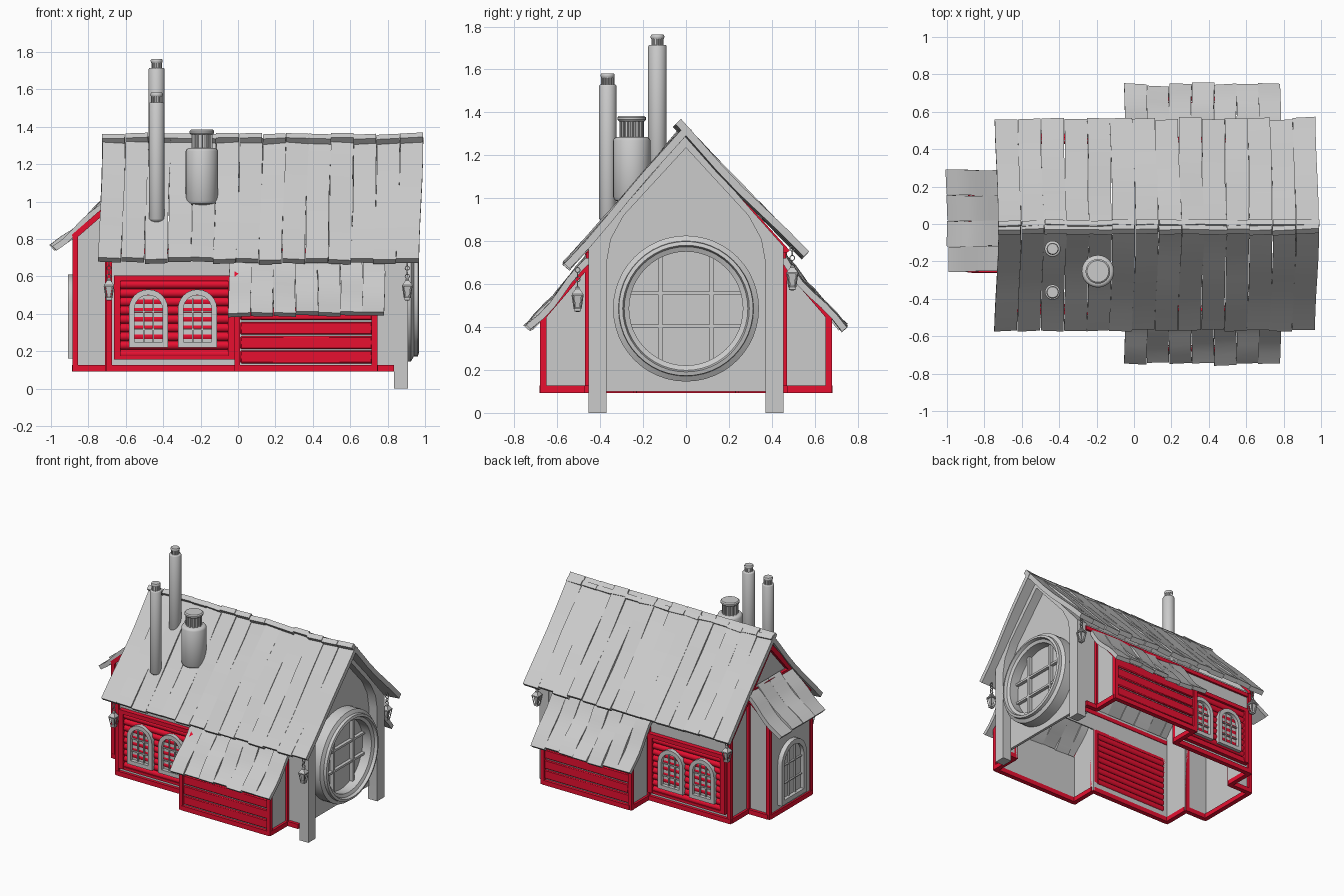
import bpy, bmesh, math, random
from mathutils import Vector as V, Matrix

if "Cube" in bpy.data.objects:
    bpy.data.objects.remove(bpy.data.objects["Cube"])

random.seed(4)
RED = bpy.data.materials.new("red_paint")
RED.diffuse_color = (0.8, 0.005, 0.03, 1)
RED.use_nodes = True
RED.node_tree.nodes["Principled BSDF"].inputs["Base Color"].default_value = RED.diffuse_color


def make(name, bm, mat=None):
    bmesh.ops.recalc_face_normals(bm, faces=bm.faces)
    me = bpy.data.meshes.new(name)
    bm.to_mesh(me)
    bm.free()
    ob = bpy.data.objects.new(name, me)
    bpy.context.collection.objects.link(ob)
    if mat:
        me.materials.append(mat)
    return ob


def frame(o, u, v, d):
    m = Matrix((u, v, d)).transposed().to_4x4()
    m.translation = V(o)
    return m


def box(bm, x0, x1, y0, y1, z0, z1, m=Matrix()):
    t = Matrix.Translation(((x0 + x1) / 2, (y0 + y1) / 2, (z0 + z1) / 2))
    bmesh.ops.create_cube(bm, size=1, matrix=m @ t @ Matrix.Diagonal((abs(x1 - x0), abs(y1 - y0), abs(z1 - z0), 1)))


def beam(bm, p, q, w=0.035, round_n=0):
    p, q = V(p), V(q)
    d = q - p
    rot = d.to_track_quat('Z', 'Y').to_matrix().to_4x4()
    m = Matrix.Translation((p + q) / 2) @ rot
    if round_n:
        bmesh.ops.create_cone(bm, cap_ends=True, segments=round_n, radius1=w, radius2=w, depth=d.length, matrix=m)
    else:
        bmesh.ops.create_cube(bm, size=1, matrix=m @ Matrix.Diagonal((w, w, d.length, 1)))


def prism(bm, pts, m, d0, d1):
    a = [bm.verts.new(m @ V((u, v, d0))) for u, v in pts]
    b = [bm.verts.new(m @ V((u, v, d1))) for u, v in pts]
    bm.faces.new(a)
    bm.faces.new(b[::-1])
    for i in range(len(a)):
        j = (i + 1) % len(a)
        bm.faces.new((a[i], b[i], b[j], a[j]))


def strip(bm, outer, inner, m, d0, d1, closed=True):
    # solid band between two matching outlines
    rings = [[bm.verts.new(m @ V((u, v, d))) for u, v in pts]
             for pts, d in ((outer, d0), (outer, d1), (inner, d1), (inner, d0))]
    n = len(outer)
    for i in range(n if closed else n - 1):
        j = (i + 1) % n
        for k in range(4):
            r, q = rings[k], rings[(k + 1) % 4]
            bm.faces.new((r[i], r[j], q[j], q[i]))
    if not closed:
        bm.faces.new([r[0] for r in rings])
        bm.faces.new([r[-1] for r in rings])


def lathe(bm, prof, m, n=24, loop=False):
    rings = [[bm.verts.new(m @ V((r * math.cos(2 * math.pi * i / n), r * math.sin(2 * math.pi * i / n), h)))
              for i in range(n)] for r, h in prof]
    for k in range(len(rings) if loop else len(rings) - 1):
        a, b = rings[k], rings[(k + 1) % len(rings)]
        for i in range(n):
            j = (i + 1) % n
            bm.faces.new((a[i], a[j], b[j], b[i]))
    if not loop:
        bm.faces.new(rings[0])
        bm.faces.new(rings[-1])


def planks(name, top, eave, side, start, end, count, t, wave, slant=0.0):
    # row of slightly warped boards; top/eave are points on the outer surface
    bm = bmesh.new()
    top, eave, side = V(top), V(eave), V(side)
    down = (eave - top).normalized()
    nrm = down.cross(side)
    nrm = nrm if nrm.z > 0 else -nrm
    w = (end - start) / count
    for i in range(count):
        b = bmesh.new()
        bmesh.ops.create_cube(b, size=1)
        bmesh.ops.subdivide_edges(b, edges=b.edges, cuts=5, use_grid_fill=True)
        ph, tilt = random.uniform(0, 6), random.uniform(-.08, .08)
        L = (eave - top).length + random.uniform(-.008, .008)
        for v in b.verts:
            a, s, c = v.co
            f = a + .5
            off = (c - .5) * t + wave * math.sin(7 * f + ph) + tilt * s * w - wave * math.sin(math.pi * f)
            pos = start + w * (i + .5 + s * .99) + slant * (f - .5) + .003 * math.sin(5 * f + i)
            v.co = top + down * f * L + side * pos + nrm * off
        me = bpy.data.meshes.new("tmp")
        b.to_mesh(me)
        b.free()
        bm.from_mesh(me)
        bpy.data.meshes.remove(me)
    make(name, bm)


def arch(w, h, n=12):
    r = w / 2
    return [(-r, 0), (r, 0)] + [(r * math.cos(math.pi * i / n), h - r + r * math.sin(math.pi * i / n)) for i in range(n + 1)]


def window(name, m, w, h, t):
    bm = bmesh.new()
    inner = [(u, v + t) for u, v in arch(w - 2 * t, h - 2 * t)]
    strip(bm, arch(w, h), inner, m, -.01, .025)
    prism(bm, inner, m, -.008, -.002)
    iw = w / 2 - t
    for k in (-1, 1):
        u = k * iw / 3
        box(bm, u - .004, u + .004, t, h - t - .018, -.003, .010, m)
        v = h * (.5 + k * .15) - .01
        box(bm, -iw, iw, v - .004, v + .004, -.003, .010, m)
    make(name, bm)


# roofs
planks("main_roof_front", (0, -.005, 1.345), (0, -.57, .695), (1, 0, 0), -.735, .98, 14, .035, .005, -.02)
planks("main_roof_back", (0, -.03, 1.363), (0, .565, .75), (1, 0, 0), -.735, .98, 14, .035, .005, -.015)
for s, n in ((-1, "front"), (1, "back")):
    planks("side_bay_roof_" + n, (0, s * .46, .735), (0, s * .748, .405), (1, 0, 0), -.05, .785, 7, .03, .008)
planks("end_bay_roof", (-.70, 0, 1.025), (-1.0, 0, .76), (0, 1, 0), -.255, .29, 4, .032, .008)

# walls
X = frame((0, 0, 0), (0, 1, 0), (0, 0, 1), (1, 0, 0))
bm = bmesh.new()
prism(bm, [(-.45, .1), (.45, .1), (.45, .78), (0, 1.28), (-.45, .78)], X, .82, .84)
prism(bm, [(-.45, .1), (-.24, .1), (-.24, .9), (.24, .9), (.24, .1), (.45, .1), (.45, .77), (0, 1.28), (-.45, .77)], X, -.69, -.675)
prism(bm, [(-.24, .1), (.24, .1), (.24, .83), (-.24, .83)], X, -.875, -.865)
Y = frame((0, 0, 0), (1, 0, 0), (0, 0, 1), (0, 1, 0))
for s in (-1, 1):
    box(bm, -.69, .84, s * .44, s * .45, .60, .77)
    box(bm, -.69, 0, s * .44, s * .45, .1, .17)
    box(bm, -.69, -.64, s * .44, s * .45, .1, .62)
    box(bm, .73, .84, s * .44, s * .45, .1, .62)
    box(bm, 0, .73, s * .65, s * .66, .1, .46)
    for x in (0, .72):
        prism(bm, [(s * .44, .1), (s * .66, .1), (s * .66, .455), (s * .44, .71)], X, x, x + .01)
    prism(bm, [(-.87, .1), (-.68, .1), (-.68, 1.0), (-.87, .83)], Y, s * .24, s * .23)
make("walls", bm)

# red timber frame
bm = bmesh.new()
for s in (-1, 1):
    path = [(-.87, 0), (-.87, .245), (-.69, .245), (-.69, .455), (0, .455), (0, .665), (.73, .665), (.73, .455), (.835, .455)]
    for p, q in zip(path, path[1:]):
        beam(bm, (p[0], s * p[1], .109), (q[0], s * q[1], .109))
    for x, y, h in ((-.69, .455, .75), (-.005, .455, .7), (-.005, .665, .45), (.73, .665, .45),
                    (.73, .455, .69), (-.87, .245, .82), (-.695, .245, .96)):
        beam(bm, (x, s * y, .092), (x, s * y, h), .03)
    for x in (-.005, .73):
        beam(bm, (x, s * .67, .445), (x, s * .46, .69), .03)
    beam(bm, (-.69, s * .45, .735), (.835, s * .45, .735), .03)
    beam(bm, (-.88, s * .245, .81), (-.69, s * .245, .975), .03)
    beam(bm, (-.70, s * .47, .745), (-.70, 0, 1.265), .035)
beam(bm, (-.87, -.245, .81), (-.87, .245, .81), .03)
beam(bm, (-.70, -.25, 1.0), (-.70, .25, 1.0), .035)
make("timber_frame", bm, RED)

# log panels and plank cladding
for s, n in ((-1, "front"), (1, "back")):
    bm = bmesh.new()
    for i in range(9):
        z = .185 + i * .0465
        beam(bm, (-.64, s * .452, z), (-.03, s * .452, z), .0245, 12)
    for x in (-.645, -.035):
        box(bm, x - .018, x + .018, s * .44, s * .485, .16, .6)
    box(bm, -.663, -.017, s * .44, s * .485, .575, .605)
    box(bm, -.663, -.017, s * .44, s * .48, .155, .175)
    make("log_panel_" + n, bm, RED)
    bm = bmesh.new()
    for i in range(4):
        z = .135 + i * .077
        box(bm, .012, .718, s * .655, s * (.672 + .003 * (i % 2)), z, z + .068)
    clad = make("plank_cladding_" + n, bm, RED)
    b = clad.modifiers.new("bevel", 'BEVEL')
    b.width = .006
    for x in (-.479, -.217):
        window("arched_window_" + n, frame((x, s * .475, .22), (1, 0, 0), (0, 0, 1), (0, s, 0)), .21, .31, .03)
window("end_window", frame((-.885, 0, .16), (0, 1, 0), (0, 0, 1), (-1, 0, 0)), .30, .45, .035)

# gable arch with legs
half_o = [(.455, 0), (.455, .60), (.455, .775), (.30, .95), (0, 1.295)]
half_i = [(.37, 0), (.37, .70), (.35, .81), (.29, .92), (0, 1.235)]
full = lambda h: h + [(-u, v) for u, v in h[-2::-1]]
bm = bmesh.new()
strip(bm, full(half_o), full(half_i), X, .835, .91, False)
make("gable_arch", bm)

# round window
R = frame((0, 0, .486), (0, 1, 0), (0, 0, 1), (1, 0, 0))
bm = bmesh.new()
lathe(bm, [(.34, .83), (.34, .925), (.315, .94), (.313, .962), (.295, .967), (.288, .945), (.265, .935), (.265, .83)], R, 48, True)
make("round_window_ring", bm)
bm = bmesh.new()
lathe(bm, [(.27, .85), (.27, .862)], R, 48)
for u in (-.118, .118):
    box(bm, u - .009, u + .009, -.245, .245, .86, .89, R)
for v in (-.083, .072):
    box(bm, -.258, .258, v - .008, v + .008, .86, .887, R)
make("round_window_panes", bm)


# chimneys with slotted vents
def chimney(name, x, y, r, z0, z1, vr, z2, cr, z3):
    bm = bmesh.new()
    T = Matrix.Translation((x, y, 0))
    e = r * .18
    lathe(bm, [(r * .6, z0 - .01), (r * .9, z0), (r, z0 + e), (r, z1 - e), (r - e * .4, z1 - e * .3), (r - e, z1)], T)
    lathe(bm, [(vr * .82, z1 - .01), (vr * .82, z2)], T)
    for i in range(12):
        a = i * math.pi / 6
        px, py = x + vr * .88 * math.cos(a), y + vr * .88 * math.sin(a)
        beam(bm, (px, py, z1 - .005), (px, py, z2), vr * .15, 6)
    lathe(bm, [(cr * .9, z2 - .004), (cr, z2 + .004), (cr, z3 - .007), (cr * .88, z3)], T)
    make(name, bm)


chimney("thin_chimney_low", -.435, -.365, .041, .90, 1.53, .03, 1.565, .033, 1.582)
chimney("thin_chimney_tall", -.435, -.133, .043, 1.12, 1.715, .028, 1.745, .032, 1.762)
chimney("wide_chimney", -.193, -.253, .087, .99, 1.285, .055, 1.362, .066, 1.384)

# hanging lanterns
for x in (-.69, .905):
    for y, z in ((-.505, .47), (.495, .57)):
        bm = bmesh.new()
        T = Matrix.Translation((x, y, z)) @ Matrix.Rotation(math.pi / 4, 4, 'Z')
        lathe(bm, [(.008, 0), (.022, .004), (.022, .016), (.017, .02)], T, 4)
        lathe(bm, [(.012, .018), (.026, .078)], T, 4)
        lathe(bm, [(.038, .076), (.038, .084), (.014, .108), (.014, .114), (.004, .122)], T, 4)
        for k in range(4):
            d = V((math.cos(k * math.pi / 2), math.sin(k * math.pi / 2), 0))
            beam(bm, T @ (d * .02 + V((0, 0, .014))), T @ (d * .034 + V((0, 0, .08))), .006)
        for k in range(4):
            C = Matrix.Translation((x, y, z + .13 + k * .022)) @ Matrix.Rotation(k * math.pi / 2, 4, 'Z') @ Matrix.Rotation(math.pi / 2, 4, 'X')
            lathe(bm, [(.009, -.003), (.014, -.003), (.014, .003), (.009, .003)], C, 10, True)
        make("lantern", bm)

# smooth round parts, keep edges sharp
bpy.ops.object.select_all(action='SELECT')
bpy.context.view_layer.objects.active = bpy.context.selected_objects[0]
bpy.ops.object.shade_smooth_by_angle(angle=math.radians(35))
